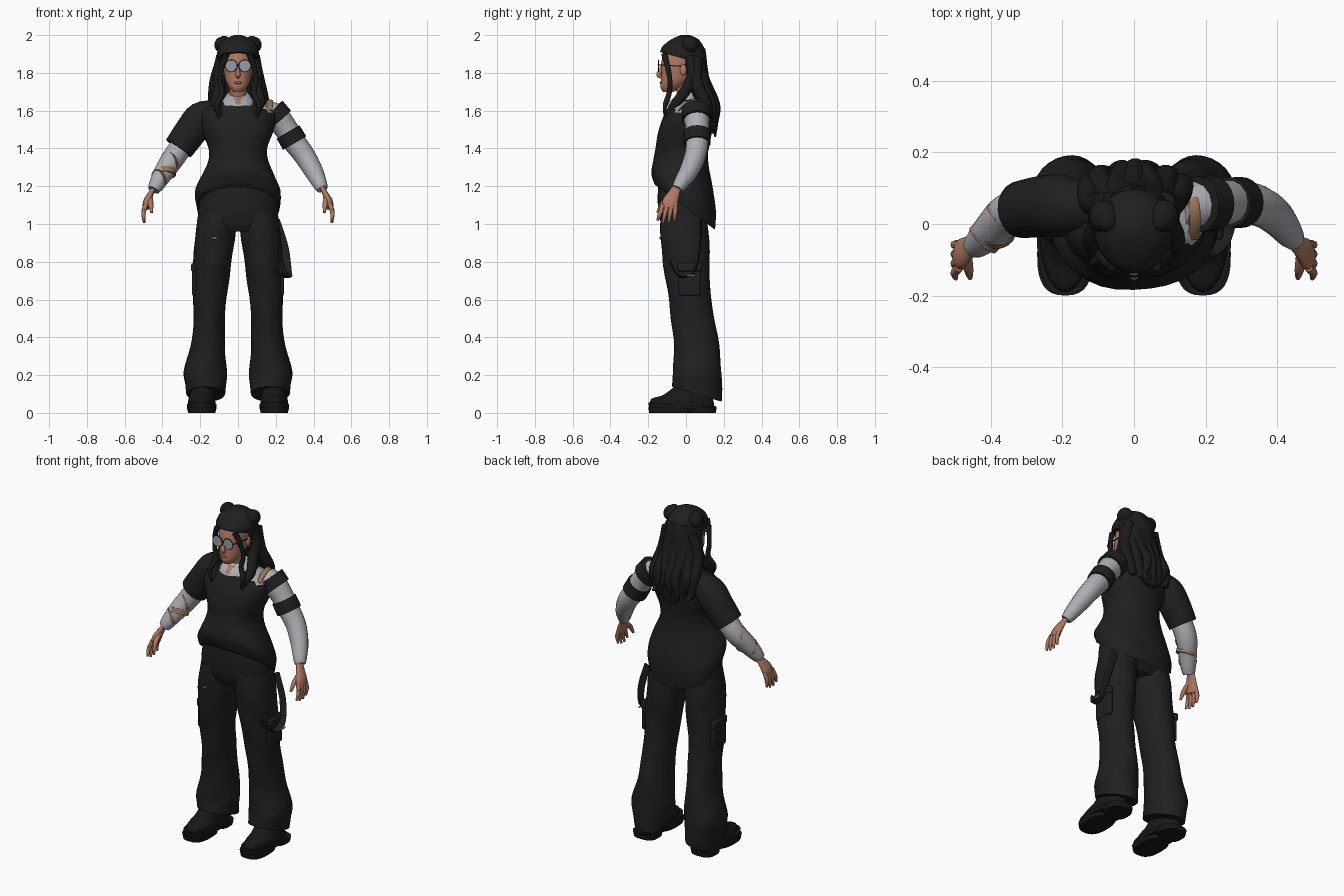
import bpy, bmesh, math
from mathutils import Vector

if "Cube" in bpy.data.objects:
    bpy.data.objects.remove(bpy.data.objects["Cube"])


def material(name, r, g, b):
    m = bpy.data.materials.new(name)
    m.use_nodes = True
    m.diffuse_color = (r, g, b, 1)
    bsdf = m.node_tree.nodes["Principled BSDF"]
    bsdf.inputs["Base Color"].default_value = (r, g, b, 1)
    bsdf.inputs["Roughness"].default_value = .8
    return m


CLOTH = material("black cloth", .014, .014, .014)
HAIR = material("black hair", .011, .011, .011)
SHOE = material("black leather", .009, .009, .01)
WHITE = material("pale cloth", .42, .42, .45)
SKIN = material("skin", .43, .19, .12)
LIPS = material("lips", .32, .1, .08)
TAN = material("tan wrap", .3, .17, .1)
LENS = material("grey lens", .3, .33, .37)
SIDES = ((1, "left"), (-1, "right"))


def finish(obj, name, mat):
    obj.name = name
    obj.data.materials.append(mat)
    bpy.ops.object.select_all(action="DESELECT")
    obj.select_set(True)
    bpy.context.view_layer.objects.active = obj
    bpy.ops.object.shade_smooth_by_angle(angle=math.radians(45))
    return obj


def smooth(rows, steps):
    """Catmull-Rom resampling of equally long tuples."""
    out, last = [], len(rows) - 1
    for i in range(last):
        a, b, c, d = (rows[min(max(k, 0), last)] for k in range(i - 1, i + 3))
        for s in range(steps):
            t = s / steps
            out.append([q + t / 2 * (r - p + t * (2 * p - 5 * q + 4 * r - w + t * (3 * (q - r) + w - p)))
                        for p, q, r, w in zip(a, b, c, d)])
    return out + [list(rows[-1])]


def skin_rings(name, rings, mat):
    bm = bmesh.new()
    loops = [[bm.verts.new(p) for p in ring] for ring in rings]
    n = len(loops[0])
    for lo, hi in zip(loops, loops[1:]):
        for k in range(n):
            bm.faces.new((lo[k], lo[(k + 1) % n], hi[(k + 1) % n], hi[k]))
    bm.faces.new(loops[0])
    bm.faces.new(loops[-1])
    bmesh.ops.recalc_face_normals(bm, faces=bm.faces)
    mesh = bpy.data.meshes.new(name)
    bm.to_mesh(mesh)
    bm.free()
    obj = bpy.data.objects.new(name, mesh)
    bpy.context.collection.objects.link(obj)
    return finish(obj, name, mat)


def loft(name, rows, mat, side=1, steps=4, square=1, fold=0, waves=5, segs=32):
    """Stack of level ovals: z, x, y, x radius, y radius, tilt (front raised)."""
    rings = []
    for z, x, y, rx, ry, tilt in smooth(rows, steps):
        ring = []
        for k in range(segs):
            a = math.tau * k / segs
            c, s = (math.copysign(abs(f) ** square, f) for f in (math.cos(a), math.sin(a)))
            w = 1 + fold * math.sin(waves * a + 25 * z)
            ring.append((side * (x + rx * c * w), y + ry * s * w, z - tilt * s))
        rings.append(ring)
    return skin_rings(name, rings, mat)


def limb(name, rows, mat, side=1, flat=1, ref=(0, 1, 0), steps=4, segs=14):
    """Tube along a path of x, y, z, radius."""
    pts = [(Vector((side * x, y, z)), max(r, .002)) for x, y, z, r in smooth(rows, steps)]
    rings = []
    for i, (p, r) in enumerate(pts):
        t = (pts[min(i + 1, len(pts) - 1)][0] - pts[max(i - 1, 0)][0]).normalized()
        u = t.cross(Vector(ref)).normalized()
        v = u.cross(t)
        angles = [math.tau * k / segs for k in range(segs)]
        rings.append([p + r * (u * flat * math.cos(a) + v * math.sin(a)) for a in angles])
    return skin_rings(name, rings, mat)


def blob(name, loc, scale, mat):
    bpy.ops.mesh.primitive_uv_sphere_add(segments=20, ring_count=12, location=loc)
    bpy.context.object.scale = scale
    return finish(bpy.context.object, name, mat)


def box(name, loc, size, mat, bevel=.01):
    bpy.ops.mesh.primitive_cube_add(size=1, location=loc)
    obj = bpy.context.object
    obj.scale = size
    bpy.ops.object.transform_apply(location=False, rotation=False, scale=True)
    mod = obj.modifiers.new("Bevel", "BEVEL")
    mod.width, mod.segments = bevel, 2
    return finish(obj, name, mat)


def recolour(obj, mat, rule):
    obj.data.materials.append(mat)
    for face in obj.data.polygons:
        if rule(face.center):
            face.material_index = 1


# Loose top: long sloping hem at the back, left shoulder bared to the pale shirt
top = loft("loose_top", [
    (1.09, 0, -.005, .22, .16, .12), (1.16, 0, -.01, .227, .17, .095), (1.24, 0, -.022, .2, .162, .05),
    (1.33, 0, -.025, .16, .145, .02), (1.4, 0, -.02, .155, .14, 0), (1.48, 0, -.01, .185, .14, 0),
    (1.55, 0, 0, .2, .128, 0), (1.6, 0, .01, .185, .112, 0), (1.635, 0, .01, .13, .09, 0),
    (1.66, 0, .015, .07, .06, 0)], CLOTH, square=.9, fold=.012)
recolour(top, WHITE, lambda c: c.x > .1 and c.z > 1.585 and c.y > -.06)

# Collar and neck
collar = loft("shirt_collar", [(1.635, 0, -.02, .09, .09, -.012), (1.66, 0, -.015, .078, .08, -.015),
                               (1.69, 0, 0, .055, .058, -.02)], WHITE)
recolour(collar, SKIN, lambda c: c.y < -.05 and abs(c.x) < (c.z - 1.61) * .4)
limb("neck", [(0, .02, 1.6, .05), (0, 0, 1.68, .045), (0, -.02, 1.76, .046)], SKIN)

# Trousers
loft("trouser_hips", [(.96, 0, -.01, .13, .1, 0), (1.02, 0, -.01, .205, .128, 0),
                      (1.12, 0, -.01, .205, .14, 0), (1.25, 0, -.015, .17, .13, 0)], CLOTH, square=.9)
for s, side in SIDES:
    loft(side + "_trouser_leg", [
        (.1, .17, .055, .103, .132, .04), (.15, .172, .058, .108, .132, .02), (.22, .174, .06, .115, .128, 0),
        (.35, .16, .056, .091, .12, 0), (.5, .152, .036, .083, .115, 0), (.62, .148, .018, .089, .112, 0),
        (.72, .14, .008, .095, .118, 0), (.82, .133, 0, .102, .125, 0), (.95, .12, -.008, .106, .128, 0),
        (1.06, .108, -.01, .1, .12, 0)], CLOTH, s, fold=.018, waves=3)
    box(side + "_cargo_pocket", (s * .228, .02, .7), (.03, .12, .16), CLOTH)
    box(side + "_pocket_flap", (s * .234, .02, .77), (.03, .13, .045), CLOTH)

    # Chunky shoes
    for part, y, length in (("heel", .09, .068), ("front_sole", -.085, .11)):
        loft(side + "_shoe_" + part, [(0, .192, y, .072, length, 0), (.03, .192, y, .078, length + .004, 0)],
             SHOE, s, steps=1, square=.75)
    loft(side + "_shoe_welt", [(.022, .192, -.02, .077, .175, .006), (.045, .192, -.02, .079, .18, .01)],
         SHOE, s, steps=1, square=.8)
    loft(side + "_shoe_upper", [(.04, .192, -.02, .072, .17, .01), (.07, .192, -.018, .071, .163, .006),
                                (.1, .19, .005, .064, .125, -.005), (.15, .185, .03, .055, .09, -.01)], SHOE, s)

# Hanging strap, buckle and torn patch
limb("hanging_strap", [(.2, .08, 1.02, .022), (.245, .075, .88, .022), (.262, .05, .76, .022),
                       (.262, 0, .72, .022), (.245, -.05, .735, .022), (.215, -.085, .8, .02)],
     CLOTH, flat=.2, ref=(1, 0, 0), steps=6)
box("strap_buckle", (.285, .025, .727), (.006, .04, .009), WHITE, .002)
box("torn_patch", (-.125, -.136, .925), (.022, .008, .012), TAN, .002)

# Left arm: pale sleeve with dark bands and a tan shoulder strap
limb("left_sleeve", [(.13, .05, 1.6, .06), (.2, .055, 1.565, .07), (.25, .06, 1.51, .063), (.29, .06, 1.445, .061),
                     (.35, .05, 1.365, .057), (.4, .015, 1.28, .05), (.435, -.03, 1.21, .038),
                     (.447, -.045, 1.185, .03)], WHITE)
limb("left_upper_band", [(.178, .055, 1.6, .078), (.222, .058, 1.55, .077)], CLOTH, segs=24)
limb("left_lower_band", [(.265, .06, 1.488, .07), (.3, .06, 1.428, .071)], CLOTH, segs=24)
limb("shoulder_strap", [(.165, -.04, 1.6, .016), (.17, 0, 1.638, .016), (.168, .05, 1.652, .016),
                        (.16, .1, 1.62, .016)], TAN, flat=.4, ref=(1, 0, 0))

# Right arm: wide dark sleeve over a wrapped forearm
limb("right_wide_sleeve", [(.1, .045, 1.6, .055), (.19, .05, 1.565, .085), (.25, .05, 1.49, .086),
                           (.315, .04, 1.4, .08)], CLOTH, -1, segs=20)
limb("right_forearm_sleeve", [(.28, .045, 1.44, .06), (.345, .03, 1.345, .06), (.395, -.015, 1.27, .052),
                              (.43, -.05, 1.21, .042), (.447, -.065, 1.18, .032)], WHITE, -1)
for i in range(3):
    x, y, z = .355 + .028 * i, .02 - .027 * i, 1.33 - .043 * i
    lean = .012 * (-1) ** i
    limb(f"arm_wrap_{i}", [(x, y, z, .06 - .005 * i), (x + .006 + lean / 2, y - .012, z - .016 + lean, .06 - .005 * i)],
         TAN, -1, segs=20)

# Hands
for s, side in SIDES:
    limb(side + "_palm", [(.44, -.045, 1.2, .024), (.46, -.062, 1.165, .03), (.48, -.082, 1.12, .042),
                          (.488, -.092, 1.085, .038)], SKIN, s, flat=.5)
    for i in range(4):
        y = -.122 + .022 * i
        drop = .012 * abs(i - 1.5)
        limb(f"{side}_finger_{i}", [(.487, y, 1.105, .012), (.5, y - .014 + .004 * i, 1.06, .012),
                                    (.497, y - .03 + .008 * i, 1.0 + drop, .006)], SKIN, s, segs=8)
    limb(side + "_thumb", [(.468, -.08, 1.145, .016), (.462, -.125, 1.105, .014), (.457, -.15, 1.06, .007)],
         SKIN, s, segs=8)

# Head and face
loft("head", [(1.7, 0, -.095, .024, .028, 0), (1.725, 0, -.075, .048, .06, 0), (1.76, 0, -.053, .066, .08, 0),
              (1.8, 0, -.04, .074, .091, 0), (1.86, 0, -.034, .079, .096, 0), (1.92, 0, -.02, .07, .09, 0),
              (1.96, 0, -.01, .04, .05, 0)], SKIN)
limb("nose", [(0, -.125, 1.84, .007), (0, -.137, 1.81, .01), (0, -.145, 1.79, .013), (0, -.13, 1.775, .008)], SKIN)
blob("lips", (0, -.131, 1.748), (.021, .008, .008), LIPS)
limb("glasses_bridge", [(-.008, -.147, 1.842, .003), (.008, -.147, 1.842, .003)], SHOE, segs=6)
for s, side in SIDES:
    blob(side + "_ear", (s * .079, -.015, 1.815), (.012, .018, .03), SKIN)
    limb(side + "_lens", [(.036, -.142, 1.837, .031), (.036, -.147, 1.837, .031)], LENS, s,
         ref=(0, 0, 1), steps=1, segs=24)
    bpy.ops.mesh.primitive_torus_add(major_radius=.031, minor_radius=.0025, major_segments=24, minor_segments=6,
                                     location=(s * .036, -.145, 1.837), rotation=(math.pi / 2, 0, 0))
    finish(bpy.context.object, side + "_lens_rim", SHOE)
    limb(side + "_glasses_arm", [(.067, -.143, 1.842, .003), (.083, -.02, 1.835, .003)], SHOE, s,
         ref=(0, 0, 1), segs=6)

# Cap with two rounded buns
loft("knit_cap", [(1.875, 0, -.015, .108, .122, .035), (1.91, 0, -.01, .11, .118, .025), (1.95, 0, -.005, .096, .098, .01),
                  (1.98, 0, -.005, .068, .068, 0), (2.0, 0, -.005, .02, .025, 0)], CLOTH)
for s, side in SIDES:
    blob(side + "_bun", (s * .083, .022, 1.948), (.042, .046, .044), HAIR)
    blob(side + "_bun_knot", (s * .074, .012, 1.97), (.03, .034, .026), HAIR)

# Long wavy hair
loft("hair_mass", [(1.48, 0, .145, .04, .015, 0), (1.56, 0, .13, .1, .035, 0), (1.65, 0, .1, .122, .055, 0),
                   (1.75, 0, .068, .115, .06, 0), (1.84, 0, .045, .106, .066, 0), (1.93, 0, .03, .085, .07, 0)],
     HAIR, fold=.05, waves=7)
for i in range(7):
    x = -.12 + .04 * i
    sway = .015 * math.sin(i * 2)
    limb(f"back_lock_{i}", [(x * .7, .06, 1.88, .03), (x + sway, .1 - x * x * 3, 1.75, .032),
                            (x * 1.05 - sway, .15 - x * x * 3, 1.63, .032), (x + sway, .15 - x * x * 2, 1.54, .022),
                            (x * .9 - sway, .155, 1.46 + abs(x) * .5, .004)], HAIR)
for s, side in SIDES:
    limb(side + "_side_lock", [(.09, .02, 1.89, .026), (.1, .035, 1.8, .03), (.097, .005, 1.72, .03),
                               (.118, -.045, 1.65, .026), (.1, -.09, 1.59, .018), (.108, -.105, 1.55, .004)], HAIR, s)
    limb(side + "_front_lock", [(.06, -.115, 1.9, .016), (.083, -.1, 1.84, .014), (.096, -.085, 1.76, .013),
                                (.084, -.09, 1.69, .014), (.112, -.11, 1.63, .013), (.098, -.115, 1.57, .003)], HAIR, s)
